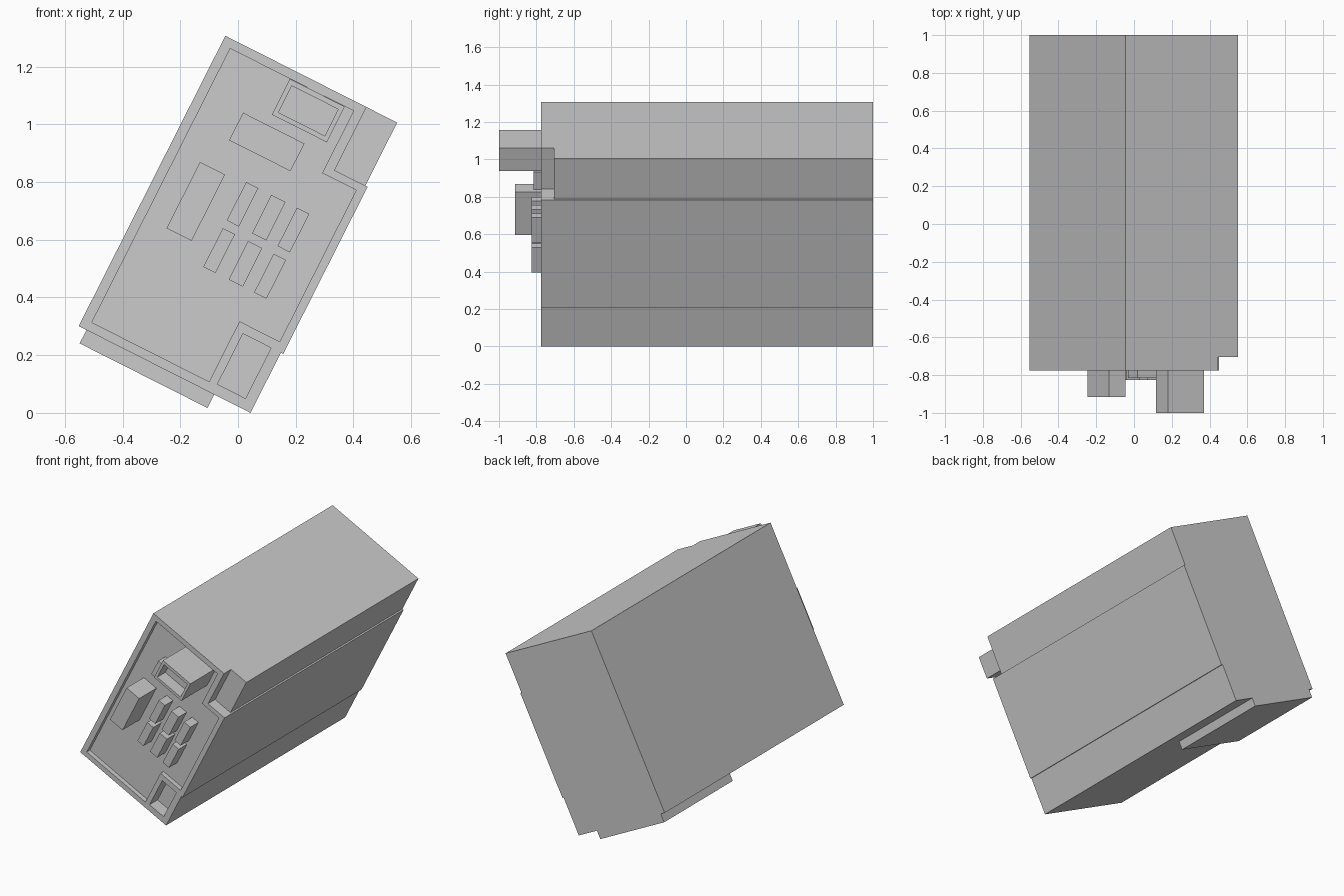
import bpy, bmesh, math

if "Cube" in bpy.data.objects:
    bpy.data.objects.remove(bpy.data.objects["Cube"])

A = math.radians(26.8)              # tilt of the whole unit
C, S = math.cos(A), math.sin(A)
W, H = 0.667, 1.127                 # case width and height
X0, Z0 = -0.552, W * S              # left corner of the tilted case
FRONT, BACK = -0.775, 1.0
FLOOR = FRONT + 0.03                # recessed face of the front panel


def prism(name, outline, y0, y1):
    """Extrude an outline given in case coordinates (u, v) from y0 to y1."""
    bm = bmesh.new()
    verts = [bm.verts.new((X0 + u * C + v * S, y0, Z0 - u * S + v * C)) for u, v in outline]
    face = bm.faces.new(verts)
    ext = bmesh.ops.extrude_face_region(bm, geom=[face])
    moved = [g for g in ext["geom"] if isinstance(g, bmesh.types.BMVert)]
    bmesh.ops.translate(bm, verts=moved, vec=(0, y1 - y0, 0))
    bmesh.ops.recalc_face_normals(bm, faces=bm.faces)
    mesh = bpy.data.meshes.new(name)
    bm.to_mesh(mesh)
    bm.free()
    obj = bpy.data.objects.new(name, mesh)
    bpy.context.collection.objects.link(obj)
    return obj


def box(name, u0, u1, v0, v1, y0, y1):
    return prism(name, [(u0, v0), (u1, v0), (u1, v1), (u0, v1)], y0, y1)


def cut(obj, cutter):
    cutter.hide_render = True
    mod = obj.modifiers.new("cut", "BOOLEAN")
    mod.operation = "DIFFERENCE"
    mod.solver = "EXACT"
    mod.object = cutter
    bpy.context.view_layer.objects.active = obj
    bpy.ops.object.modifier_apply(modifier=mod.name)
    bpy.data.objects.remove(cutter)


# Case with a raised strip along the right side
case = prism("case", [(0, 0), (W, 0), (W, 0.234), (0.676, 0.234), (0.676, 0.882),
                      (W, 0.882), (W, H), (0, H)], FRONT, BACK)

# Notched upper right corner
cut(case, box("corner_cutter", 0.548, 0.8, 0.882, 1.3, FRONT - 0.1, -0.705))

# Recessed front panel, leaving a thin rim and the socket surround
cut(case, prism("panel_cutter", [(0.035, 0.032), (0.49, 0.032), (0.49, 0.266), (0.646, 0.266),
                                 (0.646, 0.854), (0.514, 0.854), (0.514, 1.095), (0.035, 1.095)],
                FRONT - 0.1, FLOOR))

# Power socket opening
cut(case, box("socket_cutter", 0.52, 0.629, 0.037, 0.233, FRONT - 0.1, FRONT + 0.08))

# Foot slab under the rear of the case
box("rear_foot", 0.03, 0.526, -0.052, 0.0, 0.32, BACK)

# Hollow connector at the top of the panel
connector = box("top_connector", 0.267, 0.48, 0.956, 1.0945, -1.0, FLOOR)
cut(connector, box("connector_cutter", 0.284, 0.464, 0.973, 1.076, -1.1, -0.92))

# Solid blocks on the panel
box("wide_block", 0.175, 0.413, 0.81, 0.917, -0.815, FLOOR)
box("tall_block", 0.119, 0.216, 0.44, 0.697, -0.915, FLOOR)

# Two rows of three small plugs
for row, (v0, v1) in enumerate([(0.558, 0.707), (0.378, 0.528)]):
    for col, (u0, u1) in enumerate([(0.293, 0.34), (0.391, 0.446), (0.49, 0.538)]):
        box(f"small_plug_{row}_{col}", u0, u1, v0, v1, -0.825, FLOOR)
